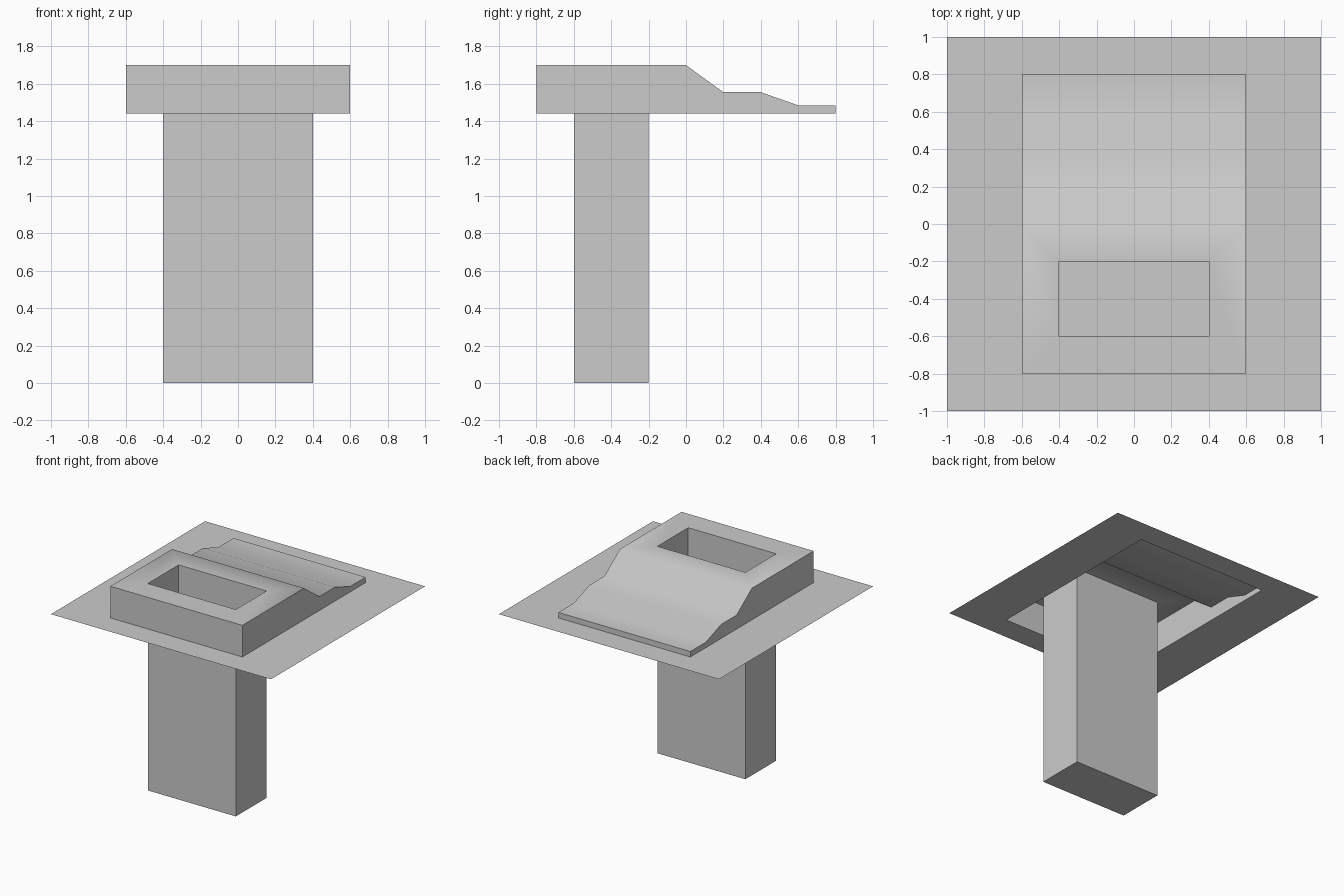
import bpy, bmesh

if "Cube" in bpy.data.objects:
    bpy.data.objects.remove(bpy.data.objects["Cube"])

RIM_Z, TOP_Z = 1.44, 1.70
# side profile of the raised cover (y, z), front to back
PROFILE = [(-0.8, TOP_Z), (0.0, TOP_Z), (0.2, 1.555),
           (0.4, 1.555), (0.6, 1.485), (0.8, 1.485)]


def rect(bm, hx, y0, y1, z):
    """Counter-clockwise rectangle of four vertices."""
    return [bm.verts.new(p) for p in
            ((-hx, y0, z), (hx, y0, z), (hx, y1, z), (-hx, y1, z))]


def ring(bm, outer, inner):
    """Four quads joining an outer rectangle to an inner or lower one."""
    for i in range(4):
        j = (i + 1) % 4
        bm.faces.new((outer[i], outer[j], inner[j], inner[i]))


def finish(bm, name):
    mesh = bpy.data.meshes.new(name)
    bm.to_mesh(mesh)
    bm.free()
    ob = bpy.data.objects.new(name, mesh)
    bpy.context.collection.objects.link(ob)
    return ob


# flat sheet, open beneath the cover
bm = bmesh.new()
ring(bm, rect(bm, 1, -1, 1, RIM_Z), rect(bm, 0.6, -0.8, 0.8, RIM_Z))
finish(bm, "flat_sheet")

# hollow stepped cover: top strip, side walls and end walls
bm = bmesh.new()
left = [bm.verts.new((-0.6, y, z)) for y, z in PROFILE]
right = [bm.verts.new((0.6, y, z)) for y, z in PROFILE]
base = rect(bm, 0.6, -0.8, 0.8, RIM_Z)
for i in range(1, len(PROFILE) - 1):
    bm.faces.new((left[i], right[i], right[i + 1], left[i + 1]))
hole = rect(bm, 0.4, -0.6, -0.2, TOP_Z)
ring(bm, (left[0], right[0], right[1], left[1]), hole)
bm.faces.new([base[0], base[1], right[0], left[0]])
bm.faces.new([base[2], base[3], left[-1], right[-1]])
bm.faces.new([base[1], base[2]] + right[::-1])
bm.faces.new([base[3], base[0]] + left)
cover = finish(bm, "stepped_cover")
bpy.context.view_layer.objects.active = cover
cover.select_set(True)
bpy.ops.object.shade_smooth_by_angle(angle=0.75)

# deep shaft, open at the top and closed at the floor
bm = bmesh.new()
floor = rect(bm, 0.4, -0.6, -0.2, 0)
ring(bm, rect(bm, 0.4, -0.6, -0.2, TOP_Z), floor)
bm.faces.new(floor)
finish(bm, "shaft")
